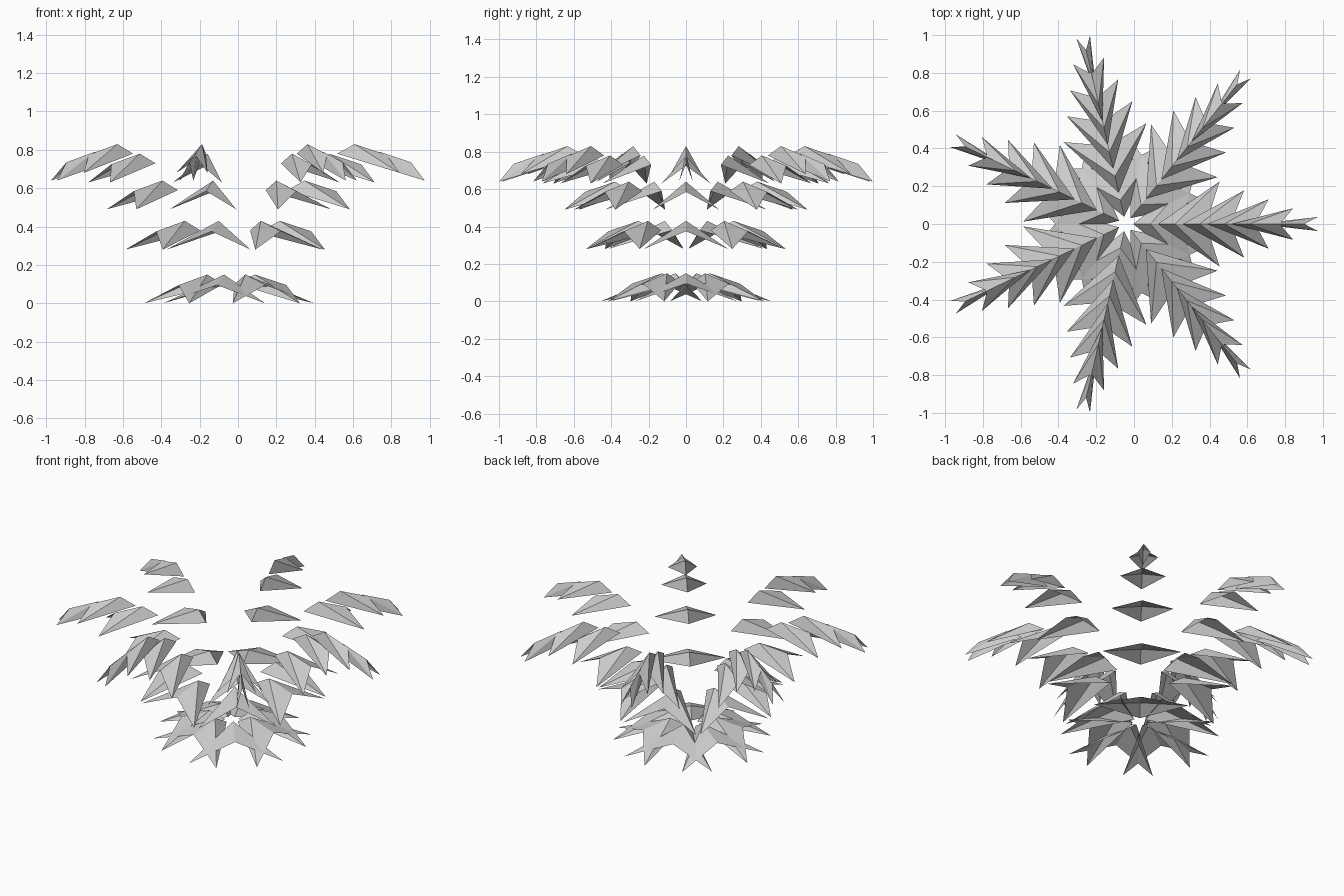
import bpy
from math import cos, sin, pi

if "Cube" in bpy.data.objects:
    bpy.data.objects.remove(bpy.data.objects["Cube"])

ARMS = 7
CX = -0.043                                     # hub of the rosette
HEIGHTS = [0.15, 0.43, 0.64, 0.78, 0.83, 0.79]  # crest height of each tier


def folded_leaf(name, r, z, half_width, angle):
    """Creased, fork-tipped leaf: inner end, crest, notch and two drooping tips."""
    local = [(r - 0.09, 0, z - 0.05), (r, 0, z), (r + 0.165, 0, z - 0.055),
             (r + 0.236, half_width, z - 0.15), (r + 0.236, -half_width, z - 0.15)]
    c, s = cos(angle), sin(angle)
    verts = [(CX + x * c - y * s, x * s + y * c, h) for x, y, h in local]
    faces = [(0, 3, 1), (1, 3, 2), (0, 1, 4), (1, 2, 4)]
    mesh = bpy.data.meshes.new(name)
    mesh.from_pydata(verts, [], [f[::-1] for f in faces])
    mesh.update()
    bpy.context.collection.objects.link(bpy.data.objects.new(name, mesh))


# seven arching fronds, leaves narrowing towards the tip
for arm in range(ARMS):
    for i, z in enumerate(HEIGHTS):
        folded_leaf(f"frond_{arm + 1}_leaf_{i + 1}", 0.13 * (i + 1), z,
                    0.272 - 0.047 * i, 2 * pi * arm / ARMS)
